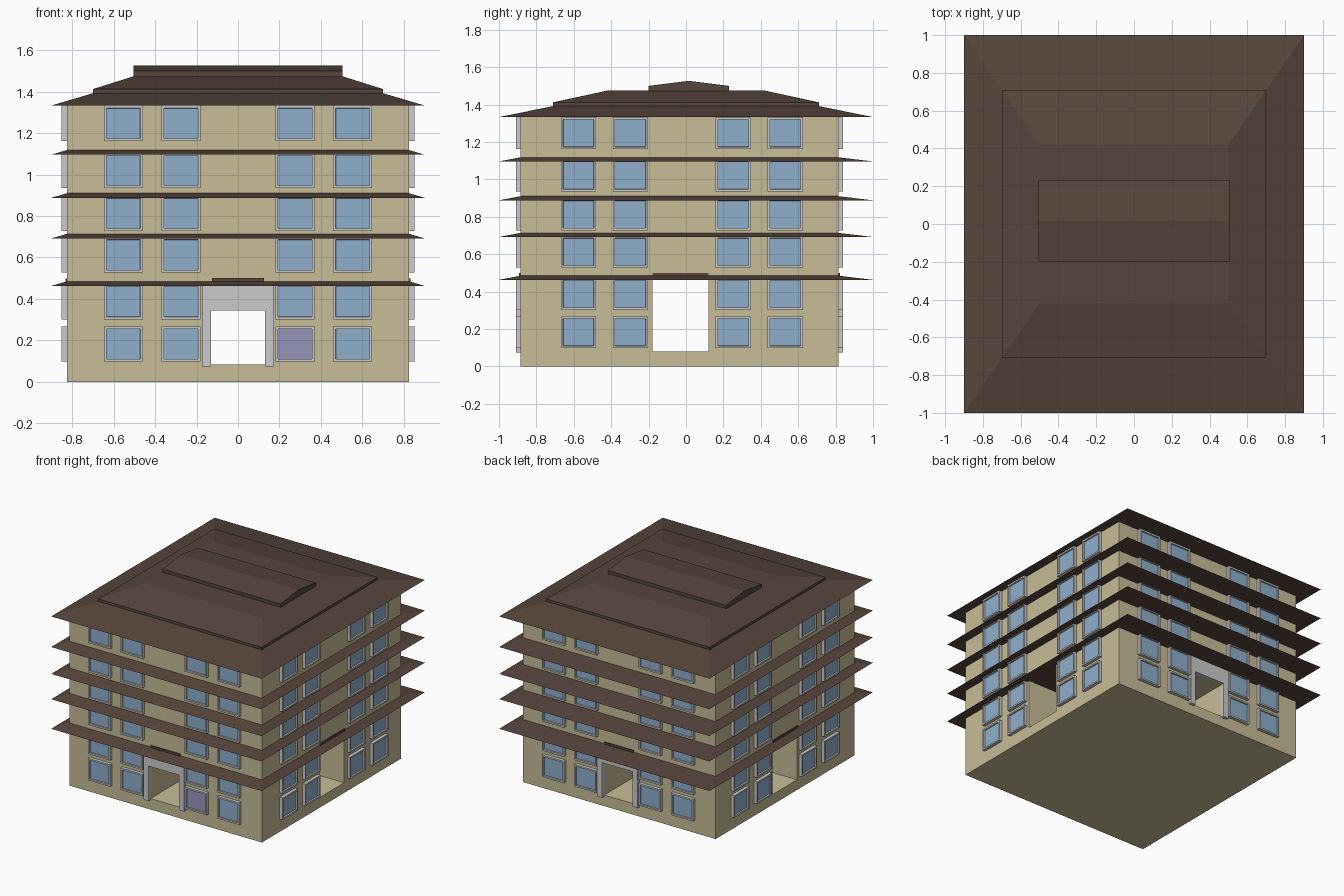
import bpy, bmesh
from mathutils import Matrix, Vector
from math import pi

if "Cube" in bpy.data.objects:
    bpy.data.objects.remove(bpy.data.objects["Cube"])


def material(name, rgb):
    m = bpy.data.materials.new(name)
    m.diffuse_color = (*rgb, 1)
    m.use_nodes = True
    m.node_tree.nodes["Principled BSDF"].inputs["Base Color"].default_value = m.diffuse_color
    return m


TAN = material("wall_tan", (0.58, 0.51, 0.31))
BROWN = material("roof_brown", (0.095, 0.06, 0.045))
BLUE = material("glass_blue", (0.27, 0.43, 0.6))
VIOLET = material("glass_violet", (0.31, 0.3, 0.5))


def finish(bm, name, mats=()):
    bmesh.ops.recalc_face_normals(bm, faces=bm.faces)
    me = bpy.data.meshes.new(name)
    bm.to_mesh(me)
    bm.free()
    for m in mats:
        me.materials.append(m)
    ob = bpy.data.objects.new(name, me)
    bpy.context.collection.objects.link(ob)
    return ob


def loft(name, rings, mat):
    """Stack of rectangles (x0, x1, y0, y1, z) joined into a closed solid."""
    bm = bmesh.new()
    loops = [[bm.verts.new((x, y, z)) for x, y in ((a, c), (b, c), (b, d), (a, d))]
             for a, b, c, d, z in rings]
    bm.faces.new(loops[0])
    bm.faces.new(loops[-1])
    for lo, hi in zip(loops, loops[1:]):
        for i in range(4):
            j = (i + 1) % 4
            bm.faces.new((lo[i], lo[j], hi[j], hi[i]))
    return finish(bm, name, [mat] if mat else [])


def box(name, x0, x1, y0, y1, z0, z1, mat=None):
    return loft(name, [(x0, x1, y0, y1, z0), (x0, x1, y0, y1, z1)], mat)


X, YF, YB = 0.825, -0.885, 0.815      # wall planes
EAVE = 1.333

# Main walls with two crossing passages
walls = box("walls", -X, X, YF, YB, 0, EAVE, TAN)
cutters = [box("front_passage_cutter", -0.13, 0.13, -1.2, 1.2, 0.085, 0.345, TAN),
           box("side_passage_cutter", -1.2, 1.2, -0.18, 0.12, 0.079, 0.475, TAN)]
bpy.context.view_layer.objects.active = walls
for c in cutters:
    mod = walls.modifiers.new("cut", 'BOOLEAN')
    mod.operation, mod.solver, mod.object = 'DIFFERENCE', 'EXACT', c
    bpy.ops.object.modifier_apply(modifier=mod.name)
for c in cutters:
    bpy.data.objects.remove(c)

# Sloped ledges between storeys
for i, z in enumerate((0.463, 0.692, 0.888, 1.096)):
    loft(f"ledge_{i + 1}", [(-0.9, 0.9, -1, 1, z),
                            (-X, X, YF, YB, z + 0.022)], BROWN)

# Lintel beams just showing above the lowest ledge
box("front_lintel", -0.126, 0.126, YF - 0.008, YB + 0.008, 0.476, 0.5, BROWN)
box("side_lintel", -X - 0.008, X + 0.008, -0.18, 0.12, 0.476, 0.499, BROWN)

# Tiered hip roof
loft("roof_lower", [(-0.9, 0.9, -1, 1, EAVE), (-0.7, 0.7, -0.71, 0.71, 1.392)], BROWN)
loft("roof_upper", [(-0.7, 0.7, -0.71, 0.71, 1.385), (-0.7, 0.7, -0.71, 0.71, 1.412),
                    (-0.5, 0.5, -0.42, 0.42, 1.475)], BROWN)

# Gabled cap on the roof
bm = bmesh.new()
profile = [(-0.2, 1.47), (0.23, 1.47), (0.23, 1.5), (0.015, 1.527), (-0.2, 1.5)]
face = bm.faces.new([bm.verts.new((-0.505, y, z)) for y, z in profile])
ext = bmesh.ops.extrude_face_region(bm, geom=[face])
bmesh.ops.translate(bm, vec=(1.01, 0, 0),
                    verts=[v for v in ext["geom"] if isinstance(v, bmesh.types.BMVert)])
finish(bm, "roof_cap", [BROWN])


# Windows: framed box with recessed glass, six rows of four per wall
def windows(name, origin, angle, violet=False):
    bm = bmesh.new()
    for row, z in enumerate((0.098, 0.302, 0.528, 0.728, 0.935, 1.162)):
        for u in (-0.553, -0.275, 0.275, 0.553):
            m = Matrix.Translation((u, -0.01, z + 0.085)) @ Matrix.Diagonal((0.188, 0.03, 0.17, 1))
            made = bmesh.ops.create_cube(bm, size=1, matrix=m)
            front = next(f for f in {f for v in made["verts"] for f in v.link_faces}
                         if f.normal.dot(Vector((0, -1, 0))) > 0.9)
            bmesh.ops.inset_individual(bm, faces=[front], thickness=0.017)
            bmesh.ops.inset_individual(bm, faces=[front], thickness=0.001, depth=-0.012)
            front.material_index = 2 if violet and row == 0 and u == 0.275 else 1
    bm.transform(Matrix.Translation(origin) @ Matrix.Rotation(angle, 4, 'Z'))
    finish(bm, name, [None, BLUE, VIOLET])


windows("windows_front", (0, YF, 0), 0, violet=True)
windows("windows_right", (X, -0.022, 0), pi / 2)
windows("windows_back", (0, YB, 0), pi)
windows("windows_left", (-X, -0.022, 0), -pi / 2)

# Grey door surrounds, front and back
outline = [(-0.174, 0.074), (-0.13, 0.074), (-0.13, 0.345), (0.13, 0.345),
           (0.13, 0.074), (0.174, 0.074), (0.174, 0.465), (-0.174, 0.465)]
for name, y in (("door_surround_front", YF - 0.024), ("door_surround_back", YB - 0.006)):
    bm = bmesh.new()
    face = bm.faces.new([bm.verts.new((x, y, z)) for x, z in outline])
    ext = bmesh.ops.extrude_face_region(bm, geom=[face])
    bmesh.ops.translate(bm, vec=(0, 0.03, 0),
                        verts=[v for v in ext["geom"] if isinstance(v, bmesh.types.BMVert)])
    finish(bm, name)
